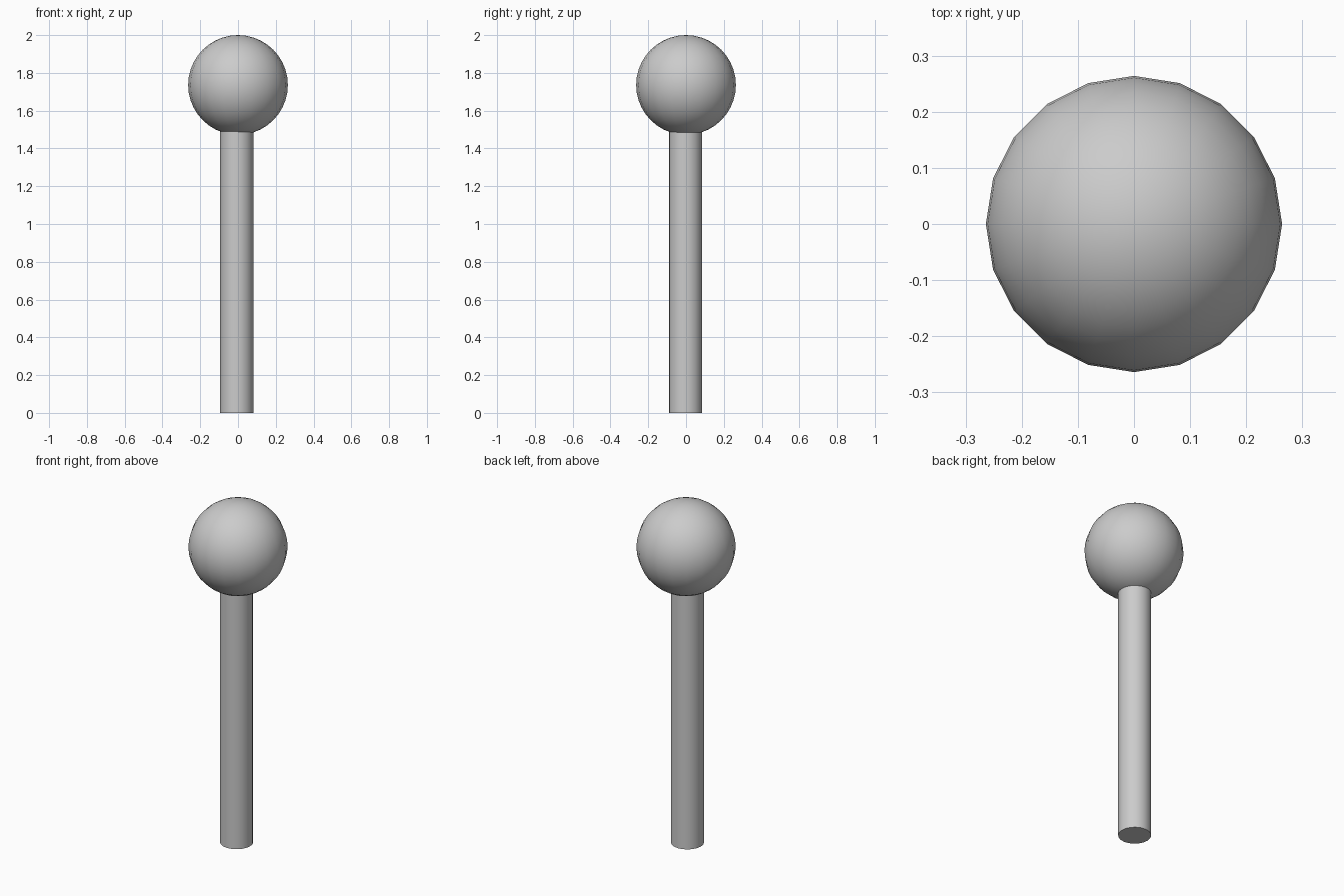
import bpy
import math

if "Cube" in bpy.data.objects:
    bpy.data.objects.remove(bpy.data.objects["Cube"])


def finish(name):
    obj = bpy.context.object
    obj.name = name
    bpy.ops.object.shade_smooth_by_angle(angle=math.radians(40))
    return obj


# Straight pole, set very slightly off the ball's axis
POLE_TOP = 1.52
bpy.ops.mesh.primitive_cylinder_add(
    vertices=20, radius=0.088, depth=POLE_TOP,
    location=(-0.007, -0.003, POLE_TOP / 2))
finish("pole")

# Round ball on top
BALL_RADIUS = 0.264
bpy.ops.mesh.primitive_uv_sphere_add(
    segments=20, ring_count=20, radius=BALL_RADIUS,
    location=(0, 0, 2 - BALL_RADIUS))
finish("ball")
